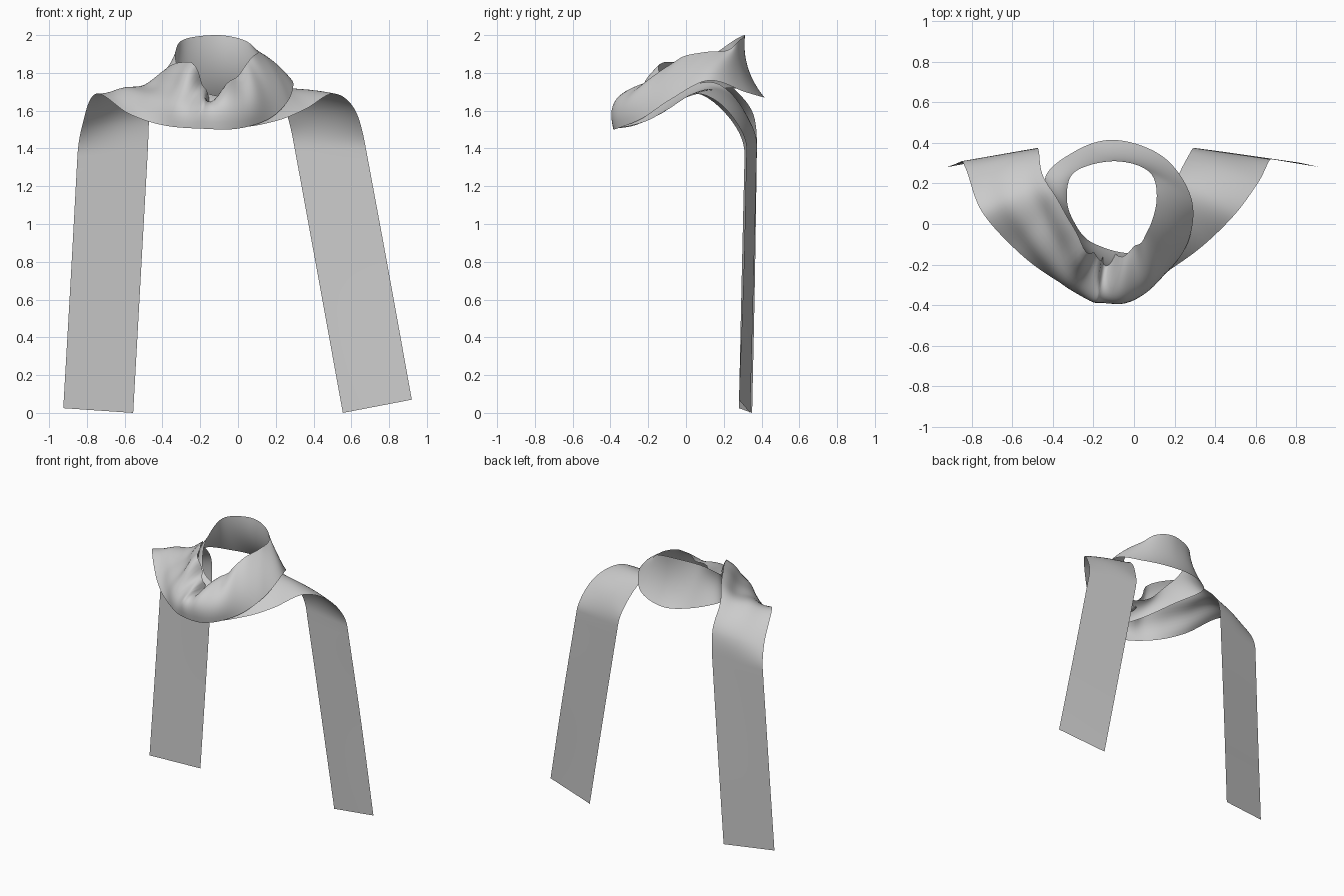
import bpy, math
from mathutils import Vector

if "Cube" in bpy.data.objects:
    bpy.data.objects.remove(bpy.data.objects["Cube"])

# Stations along the cloth: outer edge xyz, inner edge xyz, outward bulge
left_drape = [
    (-.925, .28, .025, -.555, .35, .0, 0),
    (-.885, .295, .72, -.515, .365, .72, 0),
    (-.85, .31, 1.36, -.478, .375, 1.38, .0),
    (-.825, .26, 1.52, -.47, .36, 1.57, .01),
    (-.75, .06, 1.69, -.45, .24, 1.73, .0),
    (-.58, -.13, 1.585, -.37, .11, 1.83, .0),
    (-.38, -.28, 1.52, -.23, -.13, 1.84, .03),
    (-.20, -.375, 1.505, -.14, -.17, 1.67, .07),
]
neck_loop = [
    (.0, -.365, 1.505, .0, -.12, 1.79, .06),
    (.17, -.23, 1.56, .07, -.03, 1.88, .035),
    (.27, -.08, 1.66, .11, .10, 1.91, .025),
    (.285, .12, 1.76, .10, .22, 1.92, .01),
    (.17, .31, 1.70, .04, .28, 1.97, -.02),
    (-.10, .415, 1.67, -.13, .31, 2.0, -.035),
    (-.29, .36, 1.69, -.30, .25, 1.97, -.01),
    (-.44, .22, 1.72, -.33, .11, 1.87, .01),
    (-.36, .03, 1.68, -.29, .0, 1.80, .01),
    (-.19, -.20, 1.58, -.19, -.10, 1.70, .02),
]
right_drape = [
    (.0, -.33, 1.515, .0, -.14, 1.67, .02),
    (.20, -.21, 1.545, .12, -.03, 1.72, .01),
    (.36, -.09, 1.61, .19, .14, 1.75, .01),
    (.50, .05, 1.69, .22, .24, 1.69, .02),
    (.61, .20, 1.62, .265, .33, 1.56, .02),
    (.677, .32, 1.40, .30, .375, 1.40, .0),
    (.80, .305, .735, .428, .358, .70, 0),
    (.92, .28, .07, .555, .34, .0, 0),
]


def spline(keys, steps):
    """Chord-length Hermite curve through tuples; returns (station, values)."""
    keys = [Vector(k) for k in keys]
    ts = [0.0]
    for a, b in zip(keys, keys[1:]):
        ts.append(ts[-1] + (b - a).length)
    slopes = [(b - a) / (v - u) for a, b, u, v in zip(keys, keys[1:], ts, ts[1:])]
    tans = [slopes[0]]
    for i in range(1, len(keys) - 1):
        h0, h1 = ts[i] - ts[i - 1], ts[i + 1] - ts[i]
        tans.append((slopes[i - 1] * h1 + slopes[i] * h0) / (h0 + h1))
    tans.append(slopes[-1])
    tans[2], tans[-3] = slopes[1], slopes[-2]      # tails hang straight
    out = []
    for i in range(len(keys) - 1):
        h = ts[i + 1] - ts[i]
        for j in range(steps + (i == len(keys) - 2)):
            t = j / steps
            p = (keys[i] * (2*t**3 - 3*t*t + 1) + tans[i] * h * (t**3 - 2*t*t + t)
                 + keys[i + 1] * (3*t*t - 2*t**3) + tans[i + 1] * h * (t**3 - t*t))
            out.append((i + t, p))
    return out


def bump(x, centre, width):
    return math.exp(-((x - centre) / width) ** 2)


def fold(s, v):
    """Creases: gathered folds at the front, soft waves on the loop."""
    edge = v * (1 - .4 * v)
    f = .05 * math.sin(7.5 * (s - 6.75) + 1.2 * v) * bump(s, 7, 1.1) * edge
    f -= .06 * bump(s, 7.0, .22) * bump(v, .85, .3)
    f += .015 * math.sin(9 * v + s) * bump(s, 5, 1.2) * v * (1 - v) * 4
    # low roll along the front hem
    f += .055 * bump(s, 7.5, 1.3) * 6.75 * v * (1 - v) ** 2 * (1 - v)
    return f


# Loft one continuous strip of cloth
ACROSS = 16
rows = spline(left_drape + neck_loop + right_drape, 10)
outer = [Vector(p[0:3]) for _, p in rows]
inner = [Vector(p[3:6]) for _, p in rows]
mids = [(a + b) / 2 for a, b in zip(outer, inner)]
verts, faces = [], []
for r, (s, p) in enumerate(rows):
    along = mids[min(r + 1, len(rows) - 1)] - mids[max(r - 1, 0)]
    normal = along.cross(inner[r] - outer[r]).normalized()
    for c in range(ACROSS + 1):
        v = c / ACROSS
        lift = p[6] * 4 * v * (1 - v) + fold(s, v)
        verts.append(outer[r].lerp(inner[r], v) + normal * lift)
n = ACROSS + 1
for r in range(len(rows) - 1):
    for c in range(ACROSS):
        a = r * n + c
        faces.append((a, a + n, a + n + 1, a + 1))

mesh = bpy.data.meshes.new("scarf")
mesh.from_pydata(verts, [], faces)
mesh.shade_smooth()
scarf = bpy.data.objects.new("scarf", mesh)
bpy.context.collection.objects.link(scarf)
